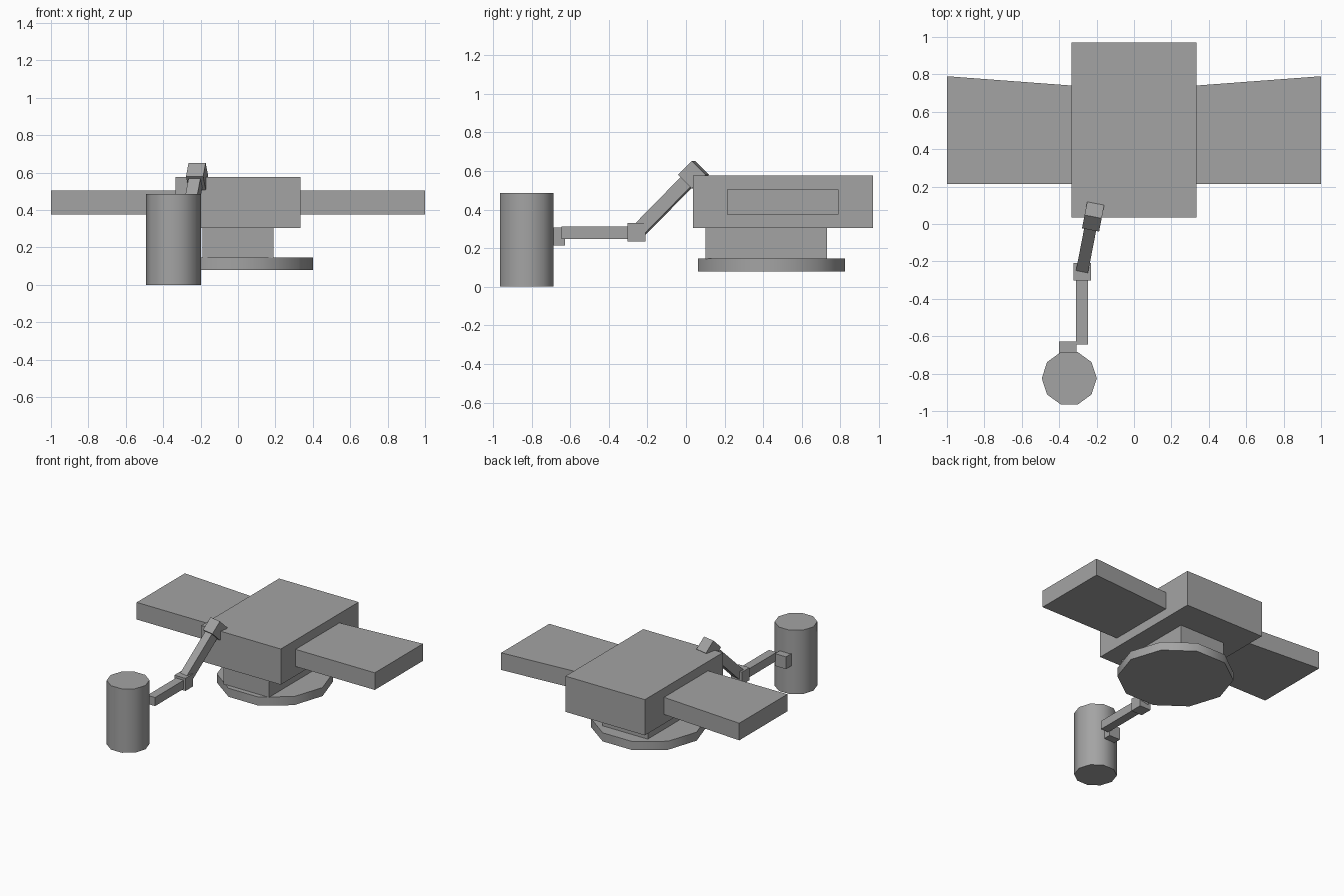
import bpy, bmesh, math
from mathutils import Vector, Matrix

if "Cube" in bpy.data.objects:
    bpy.data.objects.remove(bpy.data.objects["Cube"])

grey = bpy.data.materials.new("grey")
grey.diffuse_color = (0.37, 0.37, 0.37, 1)
grey.use_nodes = True
grey.node_tree.nodes["Principled BSDF"].inputs["Base Color"].default_value = grey.diffuse_color


def finish(name, bm):
    bmesh.ops.recalc_face_normals(bm, faces=bm.faces)
    mesh = bpy.data.meshes.new(name)
    bm.to_mesh(mesh)
    bm.free()
    mesh.materials.append(grey)
    obj = bpy.data.objects.new(name, mesh)
    bpy.context.collection.objects.link(obj)
    return obj


def box(name, lo, hi, rot=None):
    """Box between two corners, optionally turned about its centre."""
    lo, hi = Vector(lo), Vector(hi)
    m = Matrix.Translation((lo + hi) / 2)
    if rot:
        m = m @ rot
    bm = bmesh.new()
    bmesh.ops.create_cube(bm, size=1, matrix=m @ Matrix.Diagonal((hi - lo).to_4d()))
    return finish(name, bm)


def drum(name, x, y, z0, z1, radius):
    """Ten-sided smooth drum with a corner on the x axis."""
    bm = bmesh.new()
    ring = [bm.verts.new((x + radius * math.cos(i * math.tau / 10),
                          y + radius * math.sin(i * math.tau / 10), z0)) for i in range(10)]
    base = bm.faces.new(ring)
    top = bmesh.ops.extrude_face_region(bm, geom=[base], use_keep_orig=True)["geom"]
    for v in top:
        if isinstance(v, bmesh.types.BMVert):
            v.co.z = z1
    obj = finish(name, bm)
    bpy.ops.object.select_all(action='DESELECT')
    obj.select_set(True)
    bpy.context.view_layer.objects.active = obj
    bpy.ops.object.shade_smooth_by_angle(angle=math.radians(40))
    return obj


def wing(name, side):
    """Panel whose rear edge sweeps back towards the tip."""
    outline = [(0.33, 0.213), (1.0, 0.213), (1.0, 0.79), (0.33, 0.74)]
    bm = bmesh.new()
    low = [bm.verts.new((side * x, y, 0.375)) for x, y in outline]
    high = [bm.verts.new((side * x, y, 0.505)) for x, y in outline]
    bm.faces.new(low)
    bm.faces.new(high)
    for i in range(4):
        j = (i + 1) % 4
        bm.faces.new((low[i], low[j], high[j], high[i]))
    return finish(name, bm)


# Main body, neck and base disc
box("body", (-0.334, 0.036, 0.304), (0.334, 0.97, 0.575))
box("neck", (-0.19, 0.10, 0.143), (0.19, 0.73, 0.31))
drum("base_disc", 0, 0.443, 0.08, 0.145, 0.40)

# Side panels
wing("left_panel", -1)
wing("right_panel", 1)

# Jointed arm
tilt = Matrix.Rotation(math.radians(-11), 4, 'Z') @ Matrix.Rotation(math.radians(45), 4, 'X')
box("shoulder_joint", (-0.265, -0.012, 0.529), (-0.172, 0.09, 0.631), tilt)
c = Vector((-0.25, -0.11, 0.427))
half = Vector((0.0325, 0.205, 0.036))
box("upper_arm", c - half, c + half, tilt)
box("elbow_joint", (-0.323, -0.302, 0.235), (-0.23, -0.209, 0.33))
box("forearm", (-0.31, -0.645, 0.247), (-0.245, -0.29, 0.312))
box("wrist_joint", (-0.40, -0.72, 0.214), (-0.308, -0.628, 0.307))

# Drum carried by the arm
drum("end_drum", -0.346, -0.825, 0, 0.485, 0.147)
